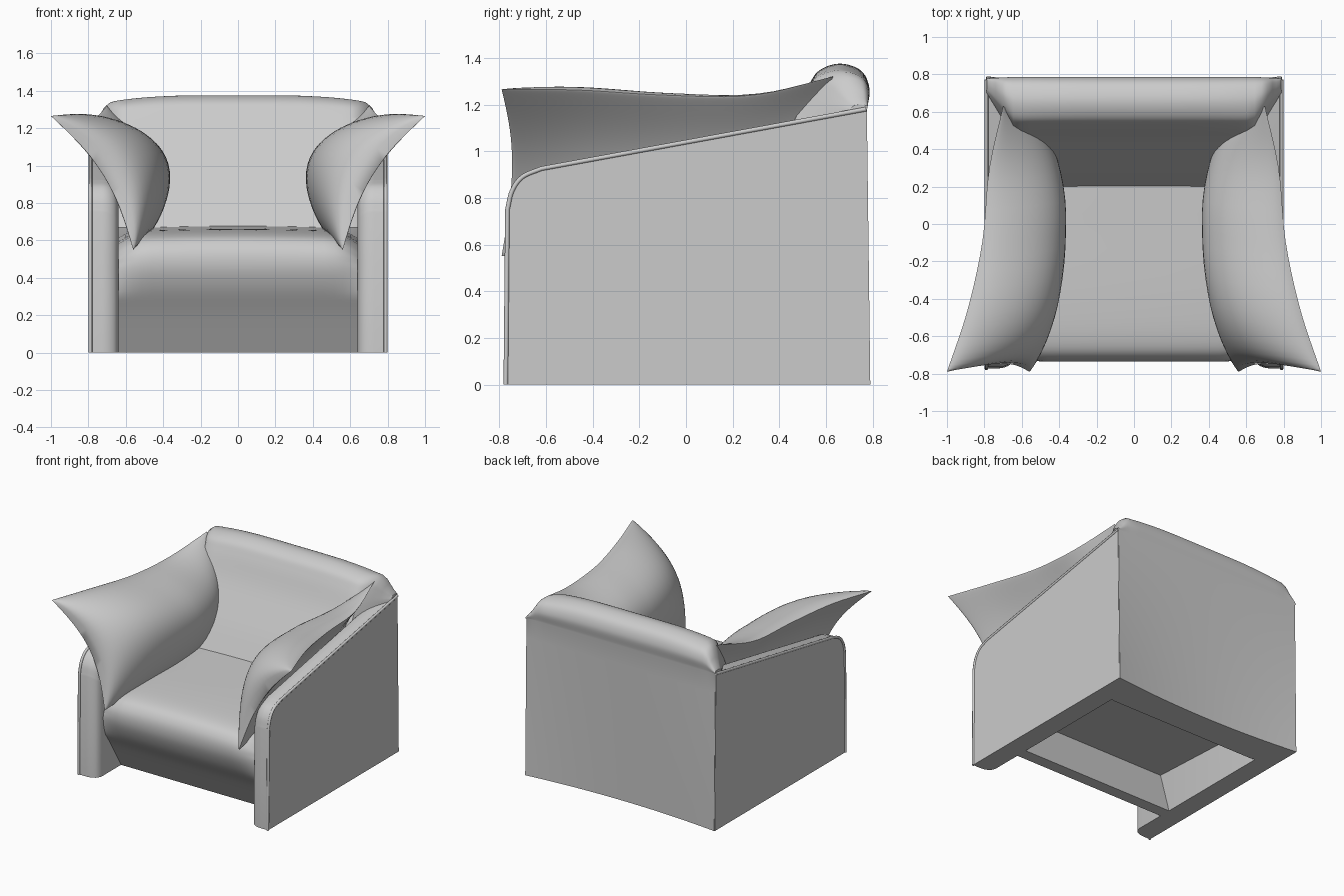
import bpy, bmesh, math
from mathutils import Vector

cube = bpy.data.objects.get("Cube")
if cube:
    bpy.data.objects.remove(cube, do_unlink=True)

# One upholstery colour
GREY = (0.6, 0.6, 0.6, 1.0)
fabric = bpy.data.materials.new("grey_leather")
fabric.use_nodes = True
fabric.diffuse_color = GREY
fabric.node_tree.nodes["Principled BSDF"].inputs["Base Color"].default_value = GREY


def spline(points, steps=6):
    """Smooth open curve through the points."""
    p = [Vector(q) for q in points]
    p = [2 * p[0] - p[1]] + p + [2 * p[-1] - p[-2]]
    out = []
    for a, b, c, d in zip(p, p[1:], p[2:], p[3:]):
        for i in range(steps):
            t = i / steps
            out.append(0.5 * (2 * b + (c - a) * t + (2 * a - 5 * b + 4 * c - d) * t * t
                              + (3 * b - a - 3 * c + d) * t ** 3))
    return out + [p[-2]]


def sample(curve, t):
    f = min(max(t, 0), 1) * (len(curve) - 1)
    i = min(int(f), len(curve) - 2)
    return curve[i].lerp(curve[i + 1], f - i)


def clamp(t):
    return min(max(t, 0), 1)


def loft(name, rings, caps=True, angle=40):
    """Skin a row of closed rings into one smooth object."""
    bm = bmesh.new()
    rows = [[bm.verts.new(co) for co in ring] for ring in rings]
    n = len(rows[0])
    for a, b in zip(rows, rows[1:]):
        for i in range(n):
            j = (i + 1) % n
            bm.faces.new((a[i], a[j], b[j], b[i]))
    if caps:
        bm.faces.new(rows[0])
        bm.faces.new(rows[-1])
    bmesh.ops.remove_doubles(bm, verts=bm.verts, dist=0.0005)
    bmesh.ops.recalc_face_normals(bm, faces=bm.faces)
    mesh = bpy.data.meshes.new(name)
    bm.to_mesh(mesh)
    bm.free()
    mesh.materials.append(fabric)
    obj = bpy.data.objects.new(name, mesh)
    bpy.context.collection.objects.link(obj)
    bpy.ops.object.select_all(action='DESELECT')
    obj.select_set(True)
    bpy.context.view_layer.objects.active = obj
    bpy.ops.object.shade_smooth_by_angle(angle=math.radians(angle))


def tube(name, points, radius):
    """Thin round piping along a path."""
    data = bpy.data.curves.new(name, 'CURVE')
    data.dimensions = '3D'
    data.bevel_depth = radius
    data.bevel_resolution = 2
    data.use_fill_caps = True
    line = data.splines.new('POLY')
    line.points.add(len(points) - 1)
    for pt, co in zip(line.points, points):
        pt.co = (*co, 1)
    data.materials.append(fabric)
    bpy.context.collection.objects.link(bpy.data.objects.new(name, data))


def spread(half, count=24):
    """Stations across the width, denser at the ends."""
    return [half * math.sin(math.pi * (i / count - 0.5)) for i in range(count + 1)]


def rear_bow(x, z):
    """Inward sweep of the lower rear edge."""
    return 0.045 * (1 - (x / 0.79) ** 2) * clamp(1 - z / 1.18)


# Seat: undercut front, puffed top, hollow underneath
seat_top = spline([(-0.48, 0), (-0.6, 0.2), (-0.695, 0.35), (-0.735, 0.47), (-0.715, 0.56),
                   (-0.63, 0.615), (-0.4, 0.64), (0, 0.655), (0.3, 0.665)])
seat_profile = [tuple(p) for p in seat_top] + [(0.55, 0.66), (0.55, 0.27), (-0.48, 0.32), (-0.39, 0)]
rings = []
for x in spread(0.65):
    edge = 0.06 * max(0, (abs(x) - 0.48) / 0.17) ** 2
    crown = 0.015 * (1 - (x / 0.65) ** 2)
    rings.append([(x, y + edge * clamp((z - 0.3) / 0.2) * clamp((-0.5 - y) / 0.15),
                   z + (crown - edge) * clamp((z - 0.45) / 0.12)) for y, z in seat_profile])
loft("seat", rings)

# Backrest: upright rear, rolled top, sloping front, ends tucked behind the arms
roll = spline([(0.775, 1.18), (0.786, 1.27), (0.75, 1.345), (0.66, 1.375), (0.57, 1.345),
               (0.52, 1.27), (0.44, 1.1), (0.3, 0.86), (0.2, 0.67)])
rear = [(0.79 - 0.015 * i / 8, 1.18 * i / 8) for i in range(8)]
back_profile = rear + [tuple(p) for p in roll] + [(0.3, 0.4), (0.52, 0.27), (0.52, 0)]
crest = spline([(0, 1), (0.2, 1), (0.4, 0.98), (0.6, 0.89), (0.7, 0.74), (0.788, 0.1)], 8)
rings = []
for x in spread(0.788, 36):
    a = abs(x)
    height = min(crest, key=lambda p: abs(p.x - a)).y
    depth = 1 - 0.75 * clamp((a - 0.64) / 0.148)
    ring = []
    for i, (y, z) in enumerate(back_profile):
        y = y - rear_bow(x, z) if i < len(rear) else 0.775 - (0.775 - y) * depth
        ring.append((x, y, 1.18 + (z - 1.18) * height if z > 1.18 else z))
    rings.append(ring)
loft("backrest", rings)

# Side panel outline and arm cushion edges, on the +x side
shoulder = spline([(-0.765, 0.75), (-0.745, 0.83), (-0.7, 0.89), (-0.62, 0.925)])
panel_profile = [(-0.772, 0)] + [tuple(p) for p in shoulder] + [(0.772, 1.18), (0.787, 0)]
bottom_edge = spline([(0.56, -0.79, 0.55), (0.53, -0.4, 0.59), (0.52, 0, 0.6),
                      (0.54, 0.35, 0.64), (0.6, 0.6, 0.8)])
top_edge = spline([(1.0, -0.79, 1.265), (0.89, -0.46, 1.262), (0.81, -0.09, 1.24),
                   (0.775, 0.29, 1.24), (0.7, 0.63, 1.32)])


def cushion_point(u, v, puff):
    """Point on the curved pillow sheet, pushed inward by puff."""
    low, high = sample(bottom_edge, u), sample(top_edge, u)
    across = high - low
    inward = Vector((-across.z, 0, across.x)).normalized()
    bulge = max(0, math.sin(math.pi * v))
    p = low.lerp(high, v) + inward * 0.075 * bulge
    p.y += 0.045 * bulge * ((1 - u) ** 6 - u ** 6)
    fill = max(0, math.sin(math.pi * u)) ** (0.32 if u < 0.5 else 0.7) * bulge ** 0.55
    return p + inward * puff * fill


even = [0.5 - 0.5 * math.cos(math.pi * i / 28) for i in range(29)]
for s, side in ((1, "left"), (-1, "right")):
    # Flat outer face, rounded toward the seat
    rings = [[(s * 0.791, y, z) for y, z in panel_profile]]
    for i in range(9):
        t = i / 8
        x = 0.73 - 0.09 * t
        d = 0.06 * (1 - math.sqrt(1 - t * t))
        rings.append([(s * x, y + (d if y < -0.5 else 0) - (rear_bow(x, z) + 0.006 if y > 0.7 else 0),
                       z - (d if z > 0.7 else 0)) for y, z in panel_profile])
    loft(side + "_side_panel", rings)
    tube(side + "_panel_piping", [(s * 0.789, y, z) for y, z in panel_profile[:-1]], 0.01)

    # Draped arm pillow with pointed corners
    rings = []
    for u in even:
        ring = [cushion_point(u, v, 0.29 - 0.06 * clamp(u * 2)) for v in even]
        ring += [cushion_point(u, v, -0.015) for v in even[-2:0:-1]]
        rings.append([(s * p.x, p.y, p.z) for p in ring])
    loft(side + "_arm_cushion", rings, caps=False, angle=60)
